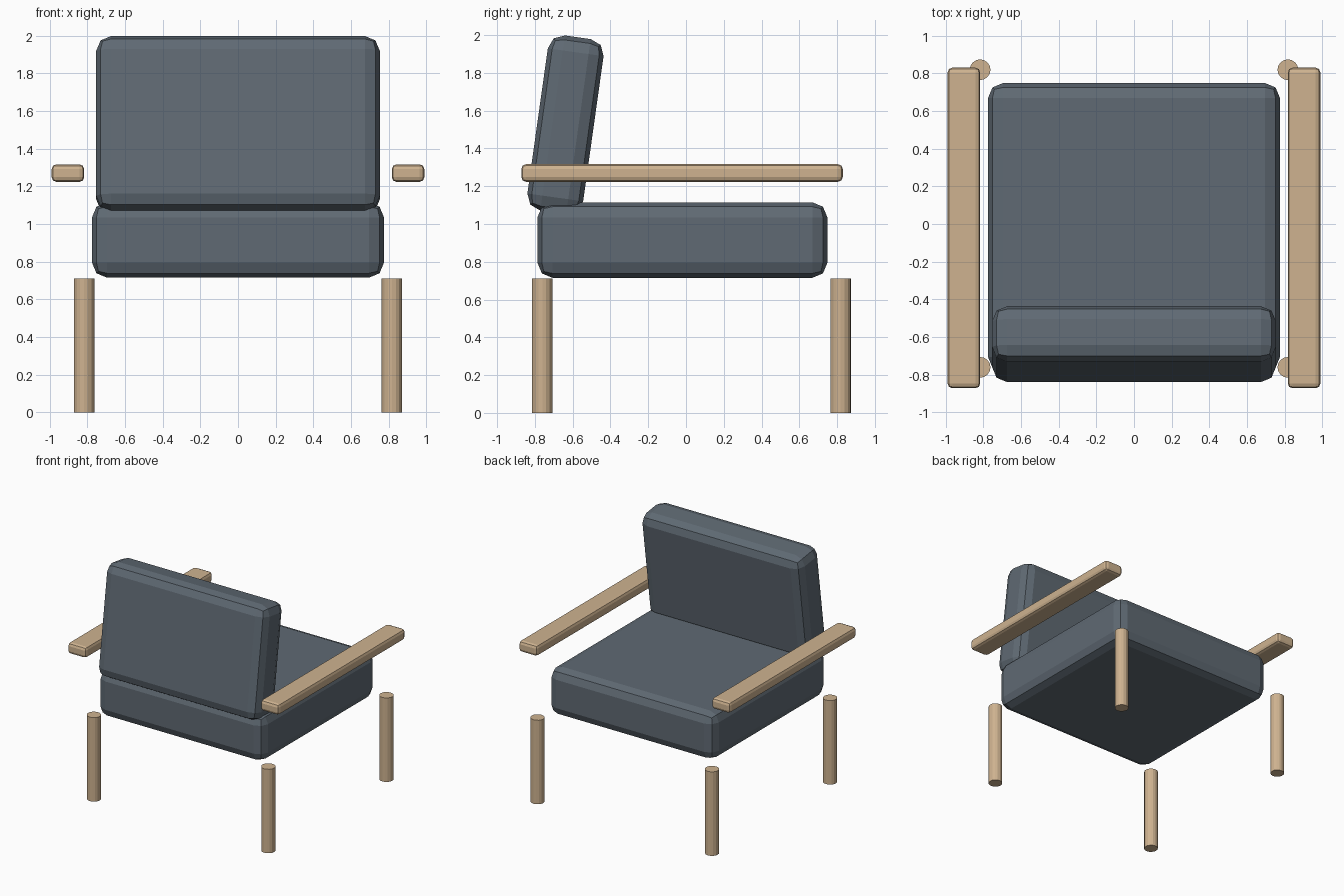
import bpy, math

if "Cube" in bpy.data.objects:
    bpy.data.objects.remove(bpy.data.objects["Cube"])


def material(name, rgb):
    m = bpy.data.materials.new(name)
    m.diffuse_color = (*rgb, 1.0)
    m.use_nodes = True
    m.node_tree.nodes["Principled BSDF"].inputs["Base Color"].default_value = m.diffuse_color
    return m


FABRIC = material("slate fabric", (0.115, 0.143, 0.172))
WOOD = material("light wood", (0.62, 0.45, 0.28))


def rounded_box(name, loc, size, bevel, mat, tilt=0.0):
    """Box with faceted two-segment rounded edges."""
    bpy.ops.mesh.primitive_cube_add(size=1, location=loc)
    ob = bpy.context.object
    ob.name = name
    ob.scale = size
    bpy.ops.object.transform_apply(location=False, rotation=False, scale=True)
    ob.rotation_euler.x = tilt
    mod = ob.modifiers.new("rounded edges", 'BEVEL')
    mod.width = bevel
    mod.segments = 2
    ob.data.materials.append(mat)
    return ob


# Cushions: flat seat and a backrest leaning towards the seat at the top
rounded_box("seat", (0, -0.019, 0.915), (1.55, 1.535, 0.40), 0.08, FABRIC)
rounded_box("backrest", (0, -0.638, 1.525), (1.506, 0.298, 0.936), 0.08,
            FABRIC, -math.radians(8))

for side, s in (("left", -1), ("right", 1)):
    # Armrests
    rounded_box(f"{side}_armrest", (s * 0.903, -0.021, 1.27),
                (0.173, 1.702, 0.093), 0.025, WOOD)
    # Legs
    for end, y in (("front", -0.761), ("back", 0.819)):
        bpy.ops.mesh.primitive_cylinder_add(
            vertices=16, radius=0.055, depth=0.711,
            location=(s * 0.817, y, 0.3555))
        leg = bpy.context.object
        leg.name = f"{end}_{side}_leg"
        leg.data.materials.append(WOOD)
